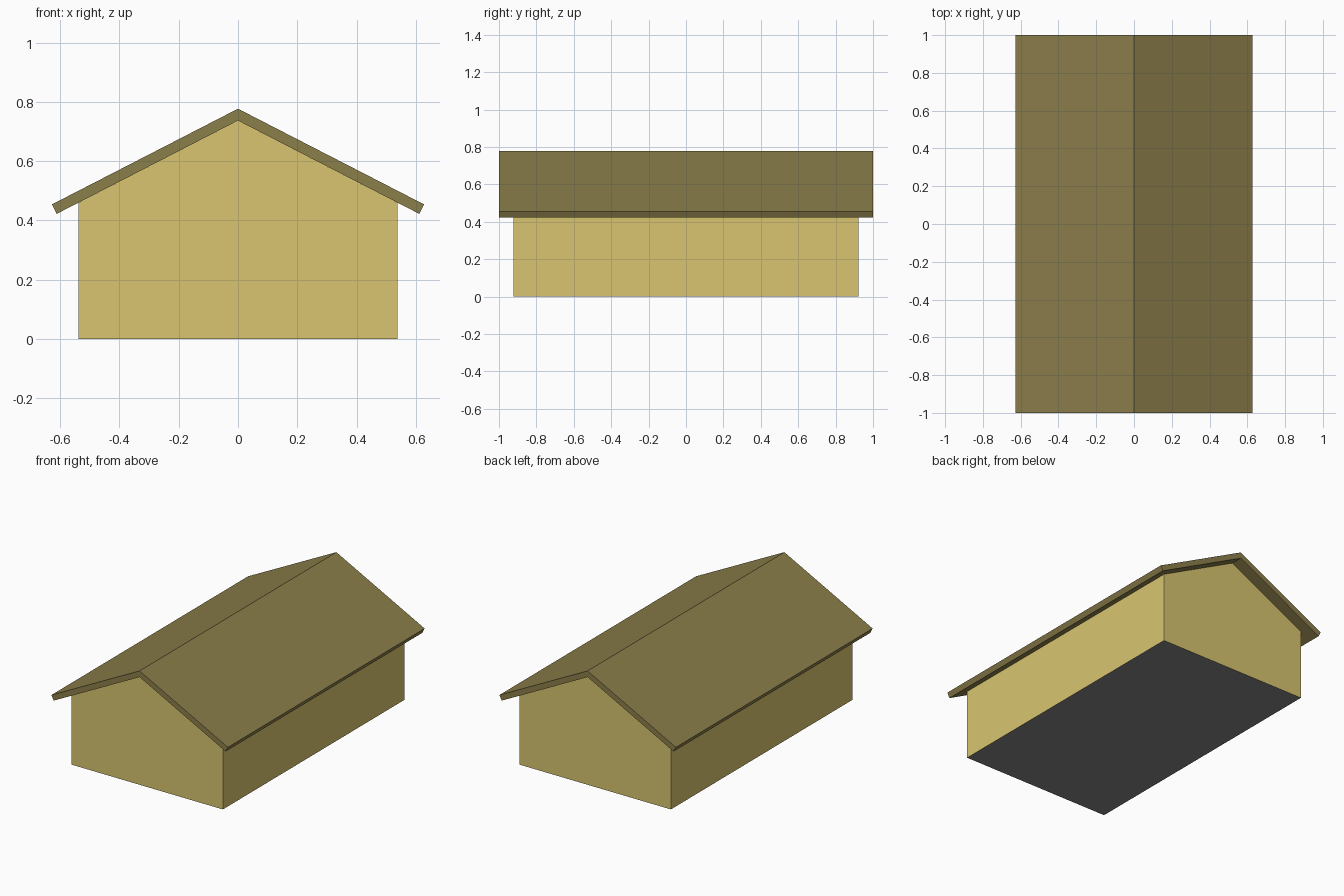
import bpy, bmesh

if "Cube" in bpy.data.objects:
    bpy.data.objects.remove(bpy.data.objects["Cube"])


def material(name, color):
    m = bpy.data.materials.new(name)
    m.diffuse_color = (*color, 1)
    m.use_nodes = True
    m.node_tree.nodes["Principled BSDF"].inputs["Base Color"].default_value = m.diffuse_color
    return m


def extrude_profile(name, half, half_depth, mat):
    # mirror an x >= 0 half profile (x, z), then extrude it along y
    pts = half + [(-x, z) for x, z in reversed(half) if x > 0]
    bm = bmesh.new()
    face = bm.faces.new([bm.verts.new((x, -half_depth, z)) for x, z in pts])
    ext = bmesh.ops.extrude_face_region(bm, geom=[face])
    moved = [g for g in ext["geom"] if isinstance(g, bmesh.types.BMVert)]
    bmesh.ops.translate(bm, verts=moved, vec=(0, 2 * half_depth, 0))
    bmesh.ops.recalc_face_normals(bm, faces=bm.faces)
    mesh = bpy.data.meshes.new(name)
    bm.to_mesh(mesh)
    bm.free()
    mesh.materials.append(mat)
    obj = bpy.data.objects.new(name, mesh)
    bpy.context.collection.objects.link(obj)
    return obj


yellow = material("wall_yellow", (0.69, 0.56, 0.16))
olive = material("roof_olive", (0.26, 0.21, 0.07))
grey = material("floor_grey", (0.24, 0.24, 0.24))

# Gabled house body, grey on its underside
walls = extrude_profile("walls", [(0.538, 0), (0.538, 0.46), (0, 0.737)], 0.922, yellow)
walls.data.materials.append(grey)
for p in walls.data.polygons:
    if p.normal.z < -0.9:
        p.material_index = 1

# Overhanging pitched roof: a chevron, built as two mirrored slabs joined at the ridge
bm = bmesh.new()
section = [(0, 0.737), (0.612, 0.422), (0.628, 0.454), (0, 0.777),
           (-0.628, 0.454), (-0.612, 0.422)]
ends = [[bm.verts.new((x, y, z)) for x, z in section] for y in (-1, 1)]
for e in ends:
    bm.faces.new(e[0:4])
    bm.faces.new([e[0], e[3], e[4], e[5]])
for i in range(6):
    j = (i + 1) % 6
    bm.faces.new([ends[0][i], ends[0][j], ends[1][j], ends[1][i]])
bmesh.ops.recalc_face_normals(bm, faces=bm.faces)
mesh = bpy.data.meshes.new("roof")
bm.to_mesh(mesh)
bm.free()
mesh.materials.append(olive)
bpy.context.collection.objects.link(bpy.data.objects.new("roof", mesh))
